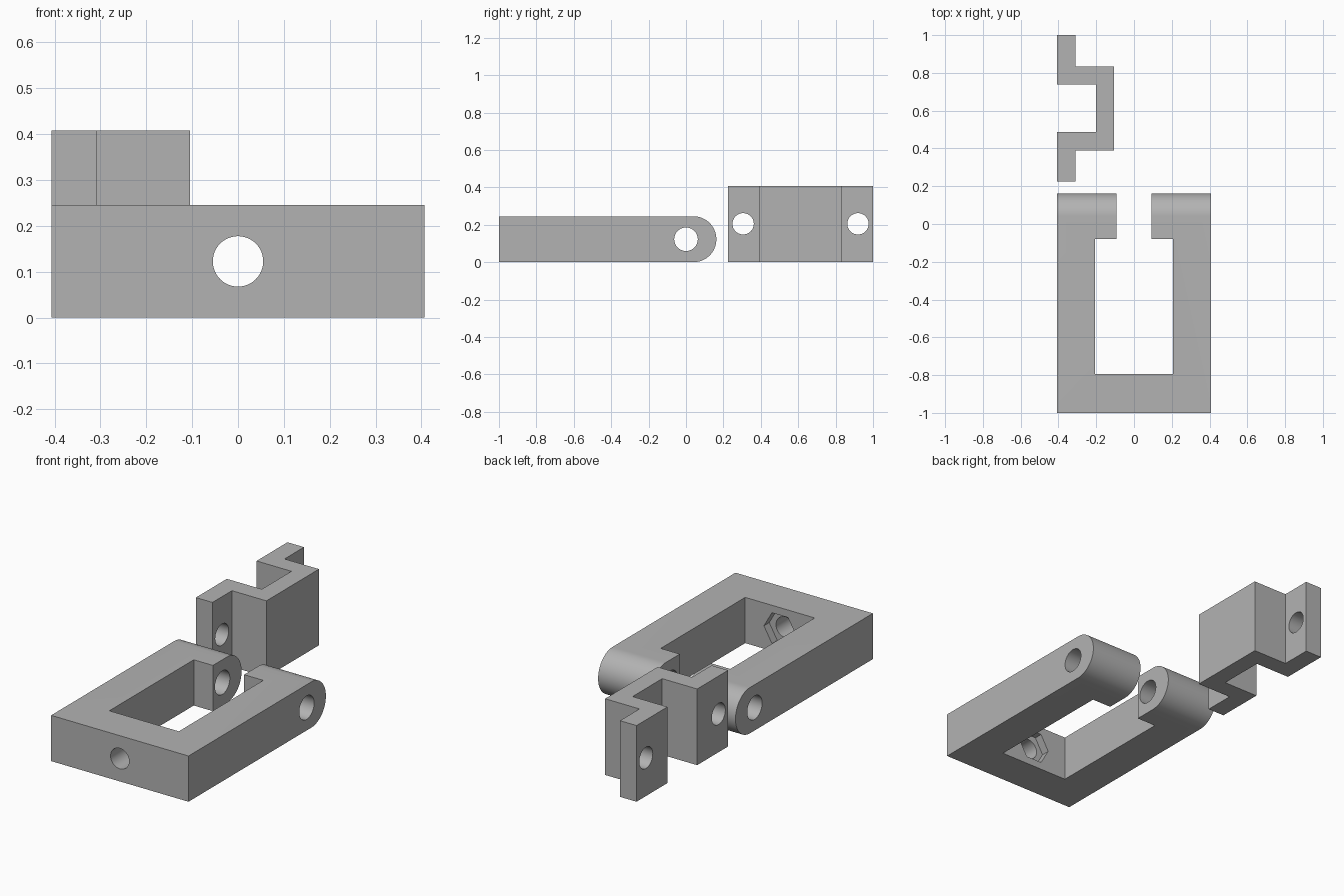
import bpy
import bmesh
import math
from mathutils import Matrix, Vector

default_cube = bpy.data.objects.get("Cube")
if default_cube:
    bpy.data.objects.remove(default_cube, do_unlink=True)

# Single grey plastic
grey = bpy.data.materials.new("light_grey")
grey.use_nodes = True
GREY = (0.45, 0.45, 0.45, 1)
grey.diffuse_color = GREY
grey.node_tree.nodes["Principled BSDF"].inputs["Base Color"].default_value = GREY

X, Y, Z = (Vector(v) for v in ((1, 0, 0), (0, 1, 0), (0, 0, 1)))


def prism(name, points, u, v, start, end):
    """Extrude a flat profile, drawn along axes u and v, along u x v."""
    w = u.cross(v)
    bm = bmesh.new()
    face = bm.faces.new([bm.verts.new(u * a + v * b + w * start) for a, b in points])
    side = bmesh.ops.extrude_face_region(bm, geom=[face])["geom"]
    bmesh.ops.translate(bm, vec=w * (end - start),
                        verts=[g for g in side if isinstance(g, bmesh.types.BMVert)])
    bmesh.ops.recalc_face_normals(bm, faces=bm.faces)
    mesh = bpy.data.meshes.new(name)
    bm.to_mesh(mesh)
    bm.free()
    mesh.materials.append(grey)
    obj = bpy.data.objects.new(name, mesh)
    bpy.context.collection.objects.link(obj)
    return obj


def arc(a, b, radius, start, end, steps):
    """Points on an arc, angles in degrees."""
    angles = [math.radians(start + (end - start) * i / steps) for i in range(steps + 1)]
    return [(a + radius * math.cos(t), b + radius * math.sin(t)) for t in angles]


def ring(a, b, radius, sides=48):
    return arc(a, b, radius, 0, 360, sides)[:-1]


def cut(obj, cutters):
    """Subtract each cutter, then shade the curved walls smooth."""
    bpy.ops.object.select_all(action="DESELECT")
    obj.select_set(True)
    bpy.context.view_layer.objects.active = obj
    for cutter in cutters:
        mod = obj.modifiers.new("cut", "BOOLEAN")
        mod.operation, mod.solver, mod.object = "DIFFERENCE", "EXACT", cutter
        bpy.ops.object.modifier_apply(modifier=mod.name)
        bpy.data.objects.remove(cutter, do_unlink=True)
    bpy.ops.object.shade_smooth_by_angle(angle=math.radians(30))


# Clamp frame: long bar with a rounded rear end
half_width, height, front = 0.407, 0.245, -1.0
mid = height / 2
side_profile = [(front, 0)] + arc(0.04, mid, mid, -90, 90, 32) + [(front, height)]
frame = prism("clamp_frame", side_profile, Y, Z, -half_width, half_width)

# Window opening with a narrower slot between the rear lugs
right_edge = [(0.206, -0.795), (0.206, -0.08), (0.0925, -0.08), (0.0925, 0.3)]
opening = right_edge + [(-x, y) for x, y in reversed(right_edge)]
window = prism("window_cutter", opening, X, Y, -0.1, 0.4)

# Pivot hole, front screw hole and hexagonal nut pocket
pivot = prism("pivot_cutter", ring(0, mid, 0.063), Y, Z, -0.6, 0.6)
screw = prism("screw_cutter", ring(0, mid, 0.055), X, Z, 0.7, 1.1)
nut = prism("nut_cutter", ring(0, mid, 0.095, 6), X, Z, 0.7, 0.84)
cut(frame, [window, pivot, screw, nut])

# Hat-shaped bracket, mirrored about its middle
centre_y = 0.6125
half = [(-0.407, 0.225), (-0.309, 0.225), (-0.309, 0.39), (-0.105, 0.39)]
inner = [(-0.2, 0.487), (-0.407, 0.487)]


def mirrored(points):
    return [(x, 2 * centre_y - y) for x, y in reversed(points)]


outline = half + mirrored(half) + mirrored(inner) + inner
bracket = prism("mounting_bracket", outline, X, Y, 0, 0.408)

# Flange screw holes
cut(bracket, [prism("flange_cutter", ring(centre_y + s * 0.307, 0.205, 0.057),
                    Y, Z, -0.5, -0.25) for s in (-1, 1)])
